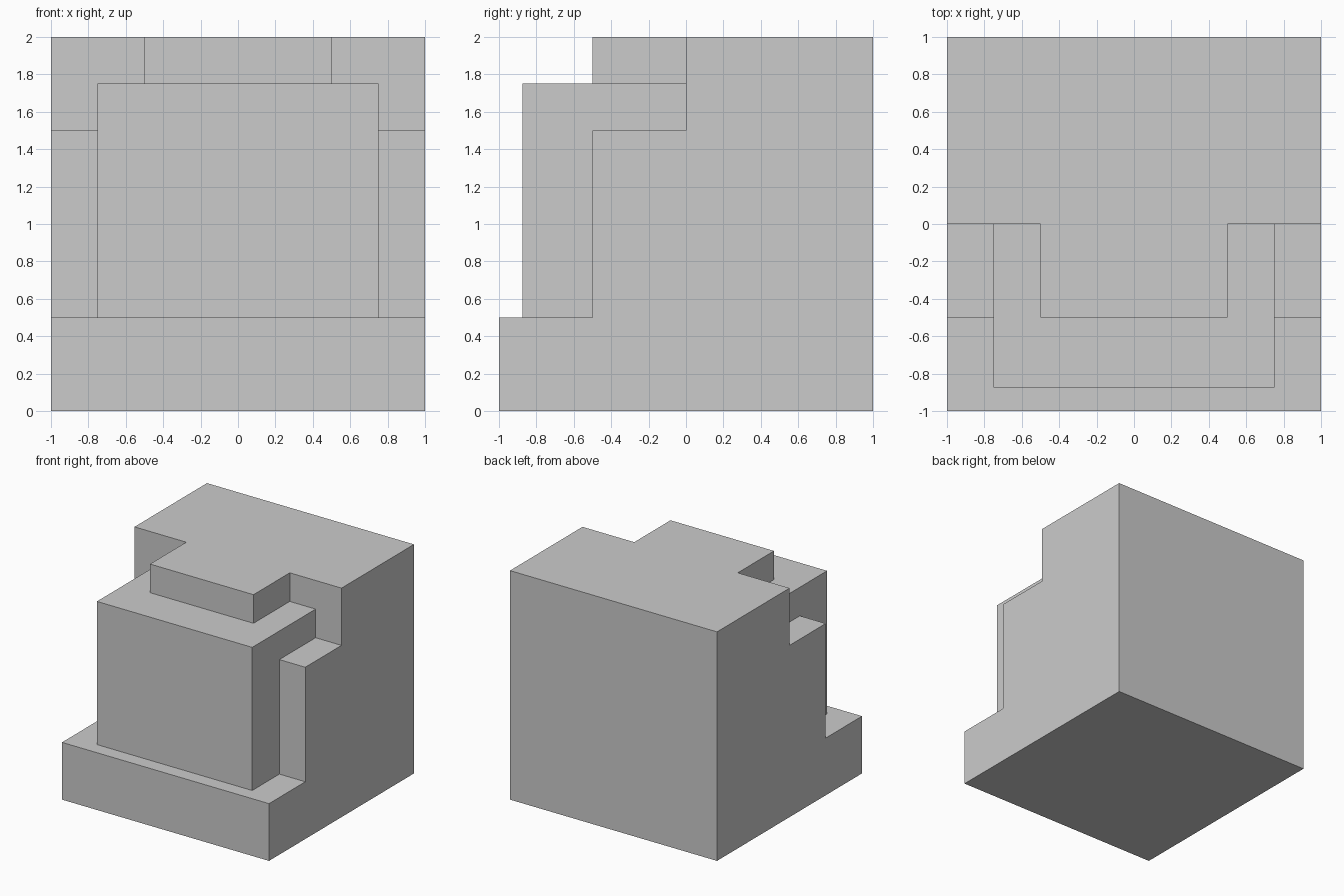
import bpy
import bmesh

if "Cube" in bpy.data.objects:
    bpy.data.objects.remove(bpy.data.objects["Cube"])

grey = bpy.data.materials.new("plain grey")
grey.diffuse_color = (0.6, 0.6, 0.6, 1)
grey.use_nodes = True
grey.node_tree.nodes["Principled BSDF"].inputs["Base Color"].default_value = grey.diffuse_color


def extrude_profile(name, points, half_width):
    """Extrude a side profile of (y, z) points symmetrically along x."""
    bm = bmesh.new()
    face = bm.faces.new([bm.verts.new((-half_width, y, z)) for y, z in points])
    out = bmesh.ops.extrude_face_region(bm, geom=[face])
    moved = [v for v in out["geom"] if isinstance(v, bmesh.types.BMVert)]
    bmesh.ops.translate(bm, verts=moved, vec=(2 * half_width, 0, 0))
    bmesh.ops.recalc_face_normals(bm, faces=bm.faces)
    mesh = bpy.data.meshes.new(name)
    bm.to_mesh(mesh)
    bm.free()
    mesh.materials.append(grey)
    obj = bpy.data.objects.new(name, mesh)
    bpy.context.collection.objects.link(obj)
    return obj


def rectangle(y0, y1, z0, z1):
    return [(y0, z0), (y1, z0), (y1, z1), (y0, z1)]


# Stepped body: base ledge, shoulders and full-height back
body = extrude_profile("stepped_block", [
    (-1, 0), (1, 0), (1, 2), (0, 2),
    (0, 1.5), (-0.5, 1.5), (-0.5, 0.5), (-1, 0.5)], 1)

# Raised front panel and top tab, sunk into the body and joined to it
additions = [
    extrude_profile("front_panel", rectangle(-0.875, 0.5, 0.25, 1.75), 0.75),
    extrude_profile("top_tab", rectangle(-0.5, 0.5, 1.5, 2), 0.5),
]
bpy.context.view_layer.objects.active = body
for part in additions:
    join = body.modifiers.new("join " + part.name, 'BOOLEAN')
    join.operation = 'UNION'
    join.solver = 'EXACT'
    join.object = part
    bpy.ops.object.modifier_apply(modifier=join.name)
    bpy.data.objects.remove(part)
